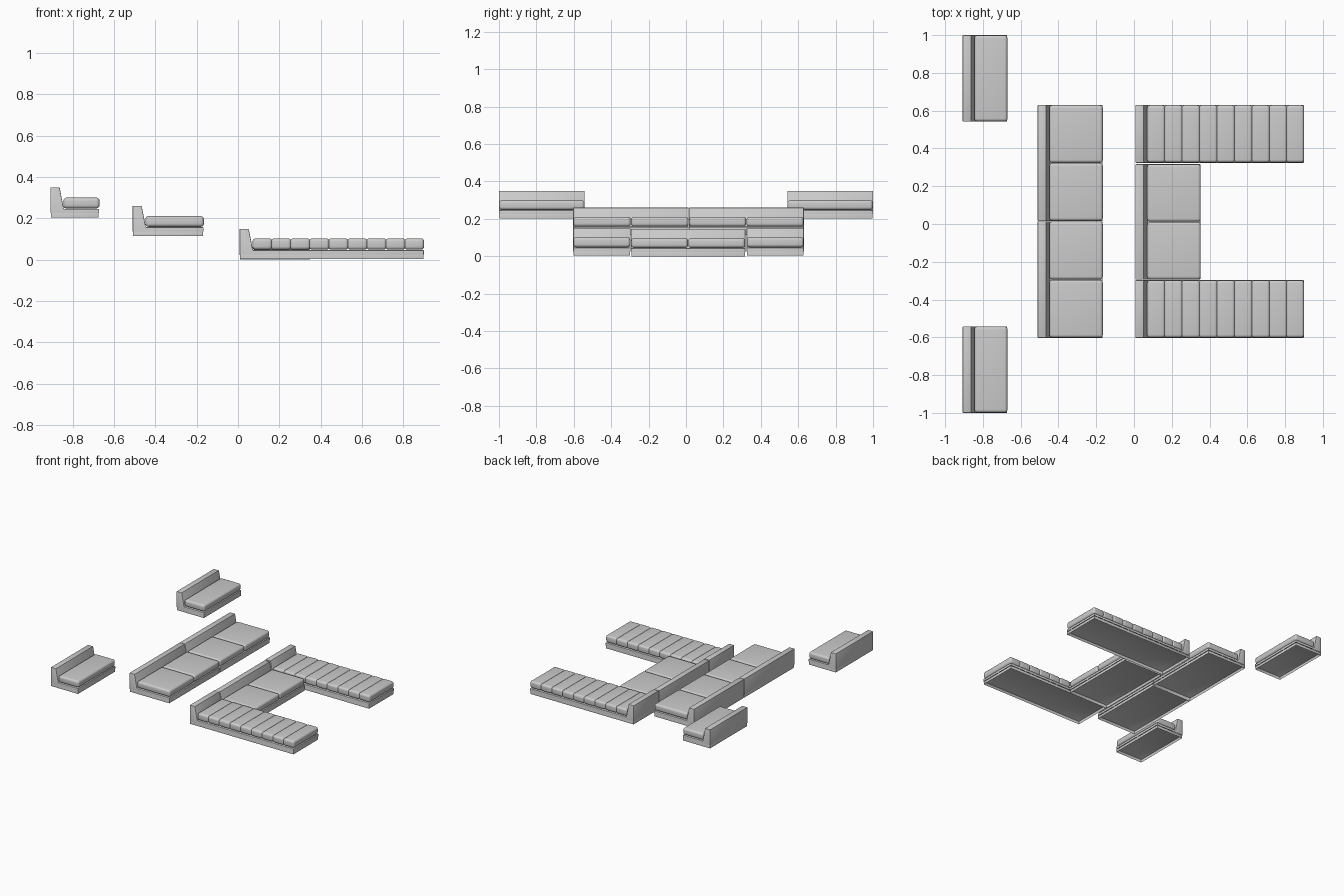
import bpy, bmesh

if "Cube" in bpy.data.objects:
    bpy.data.objects.remove(bpy.data.objects["Cube"])

H_BACK, H_SEAT, H_PLINTH = 0.146, 0.043, 0.023


def finish(name, bm, bevel, segs):
    bmesh.ops.recalc_face_normals(bm, faces=bm.faces)
    me = bpy.data.meshes.new(name)
    bm.to_mesh(me)
    bm.free()
    ob = bpy.data.objects.new(name, me)
    bpy.context.collection.objects.link(ob)
    mod = ob.modifiers.new("bevel", 'BEVEL')
    mod.width, mod.segments, mod.limit_method = bevel, segs, 'ANGLE'
    bpy.ops.object.select_all(action='DESELECT')
    ob.select_set(True)
    bpy.context.view_layer.objects.active = ob
    bpy.ops.object.modifier_apply(modifier="bevel")
    bpy.ops.object.shade_smooth_by_angle()
    return ob


def shell(name, profile, y0, y1, x, z, bevel):
    """Extrude an x/z profile along y, leaving the underside open."""
    bm = bmesh.new()
    a = [bm.verts.new((x + px, y0, z + pz)) for px, pz in profile]
    b = [bm.verts.new((x + px, y1, z + pz)) for px, pz in profile]
    bm.faces.new(a)
    bm.faces.new(b[::-1])
    for i in range(len(a) - 1):      # last-to-first edge is the open bottom
        bm.faces.new((a[i], b[i], b[i + 1], a[i + 1]))
    # outward orientation from the closed solid, then open it again
    cap = bm.faces.new((a[-1], b[-1], b[0], a[0]))
    bmesh.ops.recalc_face_normals(bm, faces=bm.faces)
    bmesh.ops.delete(bm, geom=[cap], context='FACES_ONLY')
    return finish(name, bm, bevel, 2)


def cushion(name, x0, x1, y0, y1, z0, z1, r=0.016):
    bm = bmesh.new()
    bmesh.ops.create_cube(bm, size=1)
    for v in bm.verts:
        v.co.x = x0 + (v.co.x + 0.5) * (x1 - x0)
        v.co.y = y0 + (v.co.y + 0.5) * (y1 - y0)
        v.co.z = z0 + (v.co.z + 0.5) * (z1 - z0)
    return finish(name, bm, r, 5)


def module(name, x, length, y0, y1, z, count=1, tufts=1):
    """One sofa unit: hollow plinth, backrest with seat deck, cushions."""
    i = 0.002
    shell(name + "_plinth", [(i, 0), (i, H_PLINTH), (length - i, H_PLINTH), (length - i, 0)],
          y0 + i, y1 - i, x, z, 0.001)
    shell(name + "_backrest_and_deck",
          [(0, H_PLINTH), (0, H_BACK), (0.044, H_BACK), (0.064, H_SEAT),
           (length, H_SEAT), (length, H_PLINTH)], y0, y1, x, z, 0.003)
    cx0, cx1 = x + 0.062, x + length + 0.002
    dx, dy = (cx1 - cx0) / tufts, (y1 - y0) / count
    for c in range(count):
        for t in range(tufts):
            grow = 0.003 if tufts > 1 else 0
            cushion(f"{name}_cushion_{c}_{t}",
                    cx0 + t * dx - (grow if t else 0),
                    cx0 + (t + 1) * dx + (grow if t < tufts - 1 else 0),
                    y0 + c * dy + 0.001, y0 + (c + 1) * dy - 0.001,
                    z + 0.045, z + (0.100 if tufts > 1 else 0.097))


# two small side seats, highest tier
module("left_side_seat", -0.907, 0.235, 0.542, 1.0, 0.203)
module("right_side_seat", -0.907, 0.235, -1.0, -0.542, 0.203)

# middle tier: two double seats
module("middle_seat_a", -0.51, 0.343, 0.016, 0.63, 0.114, count=2)
module("middle_seat_b", -0.51, 0.343, -0.603, 0.014, 0.114, count=2)

# lowest tier: double seat between two channelled loungers
module("front_seat", 0.008, 0.343, -0.294, 0.317, 0.0, count=2)
module("lounger_a", 0.008, 0.891, 0.324, 0.63, 0.003, tufts=9)
module("lounger_b", 0.008, 0.891, -0.603, -0.297, 0.003, tufts=9)
